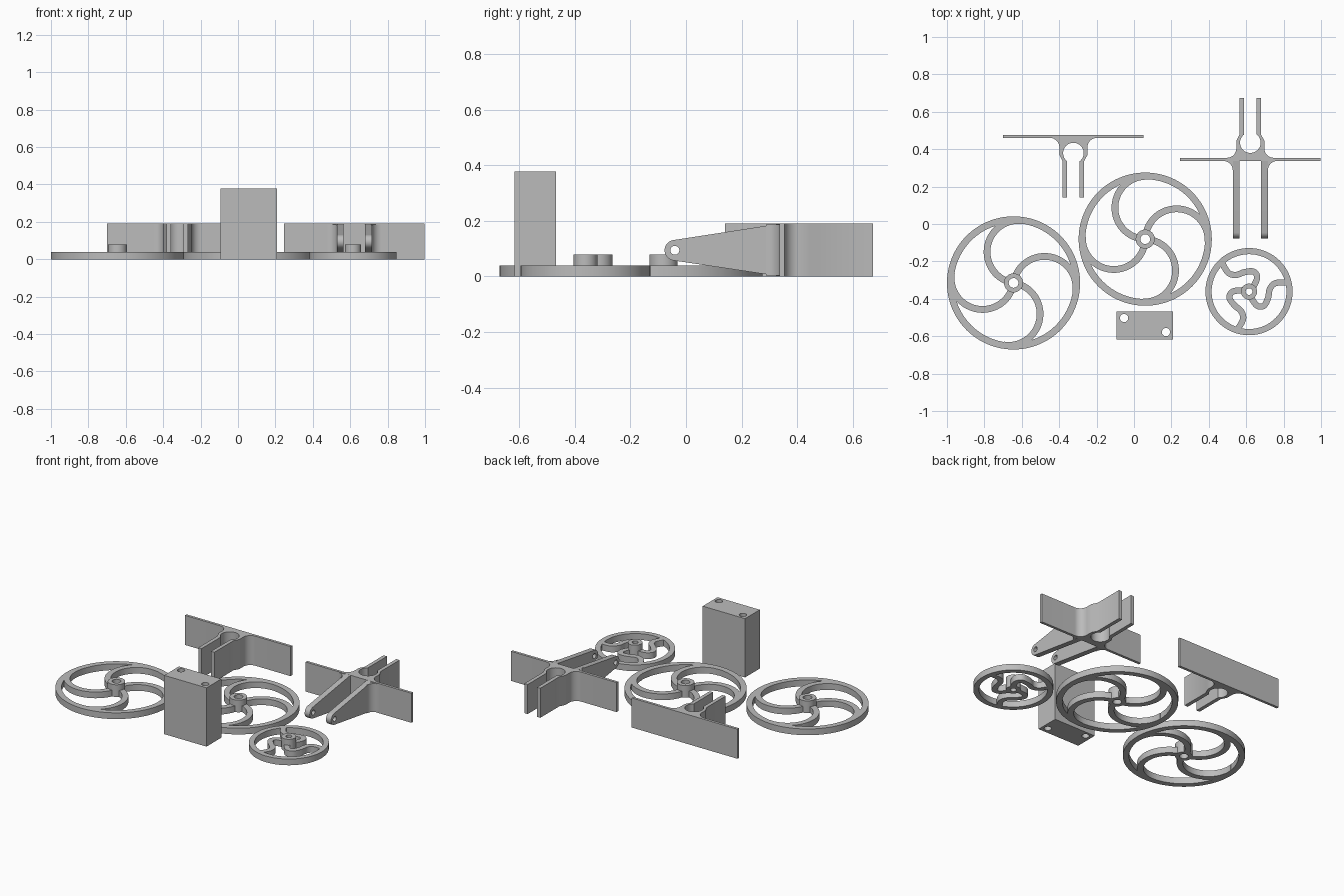
import bpy, bmesh, math
from math import cos, sin, pi, radians, sqrt
from mathutils import Matrix, Vector

if "Cube" in bpy.data.objects:
    bpy.data.objects.remove(bpy.data.objects["Cube"])

grey = bpy.data.materials.new("plain_grey")
grey.diffuse_color = (0.5, 0.5, 0.5, 1)
grey.use_nodes = True
grey.node_tree.nodes["Principled BSDF"].inputs["Base Color"].default_value = grey.diffuse_color


def arc(cx, cy, r, a0, a1, n=16):
    """Points along an arc, angles in degrees."""
    return [(cx + r * cos(radians(a0 + (a1 - a0) * i / n)),
             cy + r * sin(radians(a0 + (a1 - a0) * i / n))) for i in range(n + 1)]


def circle(cx, cy, r, n=64):
    return arc(cx, cy, r, 0, 360, n)[:-1]


def slab(name, loops, height, matrix=Matrix()):
    """Extrude closed outlines (the first solid, the rest holes) from z=0 to height."""
    cu = bpy.data.curves.new(name, 'CURVE')
    cu.dimensions = '2D'
    cu.fill_mode = 'BOTH'
    cu.extrude = height / 2
    for loop in loops:
        sp = cu.splines.new('POLY')
        sp.points.add(len(loop) - 1)
        for p, (x, y) in zip(sp.points, loop):
            p.co = (x, y, 0, 1)
        sp.use_cyclic_u = True
    tmp = bpy.data.objects.new(name + "_outline", cu)
    bpy.context.collection.objects.link(tmp)
    bpy.context.view_layer.update()
    me = bpy.data.meshes.new_from_object(tmp.evaluated_get(
        bpy.context.evaluated_depsgraph_get()))
    bpy.data.objects.remove(tmp)
    bm = bmesh.new()
    bm.from_mesh(me)
    bmesh.ops.remove_doubles(bm, verts=bm.verts, dist=1e-5)
    bmesh.ops.translate(bm, verts=bm.verts, vec=(0, 0, height / 2))
    bmesh.ops.transform(bm, matrix=matrix, verts=bm.verts)
    bmesh.ops.recalc_face_normals(bm, faces=bm.faces)
    bm.to_mesh(me)
    bm.free()
    me.materials.clear()
    me.materials.append(grey)
    ob = bpy.data.objects.new(name, me)
    bpy.context.collection.objects.link(ob)
    bpy.ops.object.select_all(action='DESELECT')
    ob.select_set(True)
    bpy.context.view_layer.objects.active = ob
    bpy.ops.object.shade_smooth_by_angle(angle=radians(30))
    return ob


def ribbon(path, width):
    """Closed outline of constant width around a path."""
    left, right = [], []
    for i, p in enumerate(path):
        a, b = Vector(path[max(i - 1, 0)]), Vector(path[min(i + 1, len(path) - 1)])
        d = (b - a).normalized() * width / 2
        left.append((p[0] - d.y, p[1] + d.x))
        right.append((p[0] + d.y, p[1] - d.x))
    return left + right[::-1]


def smooth_path(pts, n=8):
    """Catmull-Rom curve through the points."""
    v = [Vector(p) for p in [pts[0]] + pts + [pts[-1]]]
    out = []
    for p0, p1, p2, p3 in zip(v, v[1:], v[2:], v[3:]):
        for i in range(n):
            t = i / n
            out.append((0.5 * (2 * p1 + (p2 - p0) * t + (2 * p0 - 5 * p1 + 4 * p2 - p3) * t * t
                               + (3 * p1 - p0 - 3 * p2 + p3) * t ** 3))[:])
    return out + [pts[-1]]


def wheel(name, x, y, r_out, r_in, hub, bore, spoke, count, width):
    """Flat rim, taller bored hub and curved spokes."""
    at = Matrix.Translation((x, y, 0))
    slab(name + "_rim", [circle(0, 0, r_out, 96), circle(0, 0, r_in, 96)], 0.04, at)
    slab(name + "_hub", [circle(0, 0, hub, 48), circle(0, 0, bore, 32)], 0.078, at)
    for i in range(count):
        slab(f"{name}_spoke_{i + 1}", [ribbon(spoke, width)], 0.04,
             at @ Matrix.Rotation(2 * pi * i / count, 4, 'Z'))


# Two large wheels: half-circle spokes that leave the hub and end tangent to the rim
for name, x, y, turn in (("left_wheel", -0.644, -0.315, 171), ("middle_wheel", 0.06, -0.081, 178)):
    c = 0.168
    half = arc(c * cos(radians(turn)), c * sin(radians(turn)), c, turn + 166, turn, 40)
    half = [p for p in arc(c * cos(radians(turn)), c * sin(radians(turn)), c,
                           turn + 180 - 13, turn, 40)]
    wheel(name, x, y, 0.356, 0.32, 0.051, 0.026, half, 4, 0.036)

# Small wheel with three S-shaped spokes
s_curve = smooth_path([(0.01, -0.032), (0.043, -0.075), (0.08, -0.075), (0.102, -0.032),
                       (0.112, 0.016), (0.144, 0.046), (0.21, 0.048)])
wheel("small_wheel", 0.615, -0.3615, 0.233, 0.2, 0.043, 0.018, s_curve, 3, 0.033)

# Upright block with two bores
slab("block", [[(-0.093, -0.617), (0.208, -0.617), (0.208, -0.467), (-0.093, -0.467)],
               circle(-0.053, -0.503, 0.022, 32), circle(0.171, -0.578, 0.022, 32)], 0.378)

# Brackets: plate, filleted neck with open round socket, and two clamp legs
H = 0.19
SOCKET, R, GAP = 0.098, 0.055, 0.033


def bracket(name, x, y, flip):
    a = math.degrees(math.asin(GAP / R))
    half = [(0.376, 0), (0.376, 0.017)]
    half += arc(0.125, 0.067, 0.05, 270, 180, 12)
    half += [(0.075, 0.108), (0.057, 0.142), (0.057, 0.336), (GAP, 0.336)]
    half += arc(0, SOCKET, R, 90 - a, -90, 24)
    outline = half + [(-px, py) for px, py in half[-2::-1]]
    slab(name, [[(x + px, y + flip * py) for px, py in outline]], H)


bracket("rear_bracket", -0.324, 0.477, -1)
bracket("right_bracket", 0.622, 0.337, 1)

# Tapered arms with rounded, bored tips on the right bracket
tip, root, r = (-0.04, 0.094), 0.34, 0.037
lean = math.degrees(math.atan2(H / 2 - r, root - tip[0]))
side = [(root, 0), (root, H)] + arc(*tip, r, 90 + lean, 270 - lean, 24)
upright = Matrix(((0, 0, 1, 0), (1, 0, 0, 0), (0, 1, 0, 0), (0, 0, 0, 1)))
for label, sgn, x0 in (("left", -1, 0.622 - 0.094), ("right", 1, 0.622 + 0.058)):
    slab(label + "_arm", [side, circle(*tip, 0.016, 32)], 0.036,
         Matrix.Translation((x0, 0, 0)) @ upright)
    fil = [(0.09, 0.338), (0.144, 0.338)] + arc(0.144, 0.287, 0.05, 90, 180, 12) + [(0.09, 0.287)]
    slab(label + "_arm_fillet", [[(0.622 + sgn * px, py) for px, py in fil]], H - 0.008,
         Matrix.Translation((0, 0, 0.004)))
